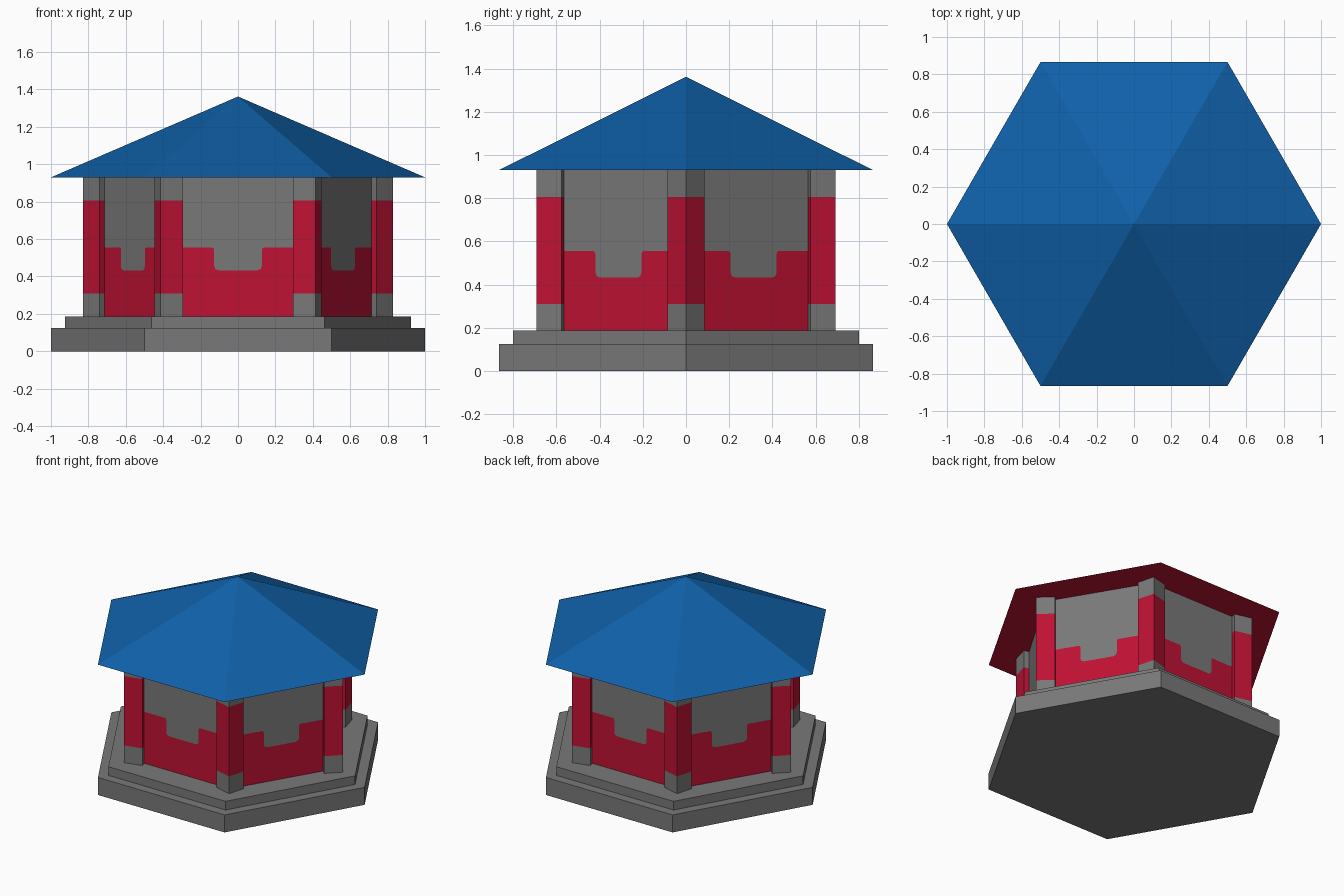
import bpy, bmesh
from math import sin, cos, pi

if "Cube" in bpy.data.objects:
    bpy.data.objects.remove(bpy.data.objects["Cube"])


def material(name, rgb):
    m = bpy.data.materials.new(name)
    m.diffuse_color = (*rgb, 1)
    m.use_nodes = True
    m.node_tree.nodes["Principled BSDF"].inputs["Base Color"].default_value = m.diffuse_color
    return m


GREY = material("stone grey", (0.19, 0.19, 0.19))
RED = material("red paint", (0.52, 0.006, 0.034))
BLUE = material("blue roof", (0.005, 0.118, 0.40))
SQUASH = 0.965   # the body is slightly shallower than a regular hexagon


def finish(name, bm, mats):
    bmesh.ops.remove_doubles(bm, verts=bm.verts, dist=1e-5)
    bmesh.ops.recalc_face_normals(bm, faces=bm.faces)
    me = bpy.data.meshes.new(name)
    bm.to_mesh(me)
    bm.free()
    for m in mats:
        me.materials.append(m)
    ob = bpy.data.objects.new(name, me)
    bpy.context.collection.objects.link(ob)
    return ob


def ring(n, r, cx=0, cy=0, turn=0, sy=1):
    return [(cx + r * cos(turn + 2 * pi * i / n),
             (cy + r * sin(turn + 2 * pi * i / n)) * sy) for i in range(n)]


def prism(name, outline, heights, mats, bands):
    """Stack of straight bands, each with its own material index."""
    bm = bmesh.new()
    rows = [[bm.verts.new((x, y, z)) for x, y in outline] for z in heights]
    n = len(outline)
    for k, band in enumerate(bands):
        for i in range(n):
            j = (i + 1) % n
            f = bm.faces.new((rows[k][i], rows[k][j], rows[k + 1][j], rows[k + 1][i]))
            f.material_index = band
    bm.faces.new(rows[0]).material_index = bands[0]
    bm.faces.new(rows[-1]).material_index = bands[-1]
    return finish(name, bm, mats)


# Stepped hexagonal base
prism("base_step", ring(6, 1.0), (0, 0.125), [GREY], [0])
prism("upper_step", ring(6, 0.925), (0.125, 0.187), [GREY], [0])

# Six square corner posts, corner pointing outwards, with a red middle band
for i in range(6):
    a = i * pi / 3
    outline = ring(4, 0.089, 0.74 * cos(a), 0.74 * sin(a), a, SQUASH)
    prism(f"post_{i + 1}", outline, (0.187, 0.31, 0.805, 0.93), [GREY, RED], [0, 1, 0])

# Walls: red lower panel with a rounded notch, grey above
W, Z0, Z1 = 0.749, 0.187, 0.93
TOP, LOW, HALF = 0.555, 0.432, 0.128
half_notch = [(-HALF - 0.010, TOP), (-HALF - 0.003, TOP - 0.004), (-HALF, TOP - 0.012),
              (-HALF, LOW + 0.026), (-HALF + 0.007, LOW + 0.007), (-HALF + 0.026, LOW)]
notch = half_notch + [(-u, z) for u, z in reversed(half_notch)]
edge = [(-W / 2, TOP)] + notch + [(W / 2, TOP)]
red_shape = [(W / 2, Z0), (-W / 2, Z0)] + edge
grey_shape = [(W / 2, Z1), (-W / 2, Z1)] + edge

bm = bmesh.new()
corners = ring(6, W, sy=SQUASH)
for i in range(6):
    (ax, ay), (bx, by) = corners[i], corners[(i + 1) % 6]
    for index, shape in enumerate((grey_shape, red_shape)):
        vs = []
        for u, z in shape:
            t = u / W + 0.5
            vs.append(bm.verts.new((ax + (bx - ax) * t, ay + (by - ay) * t, z)))
        bm.faces.new(vs).material_index = index
finish("walls", bm, [GREY, RED])

# Hexagonal pyramid roof with a red underside
bm = bmesh.new()
eave = [bm.verts.new((x, y, 0.93)) for x, y in ring(6, 1.0)]
apex = bm.verts.new((0, 0, 1.362))
for i in range(6):
    bm.faces.new((eave[i], eave[(i + 1) % 6], apex)).material_index = 0
bm.faces.new(eave).material_index = 1
finish("roof", bm, [BLUE, RED])
